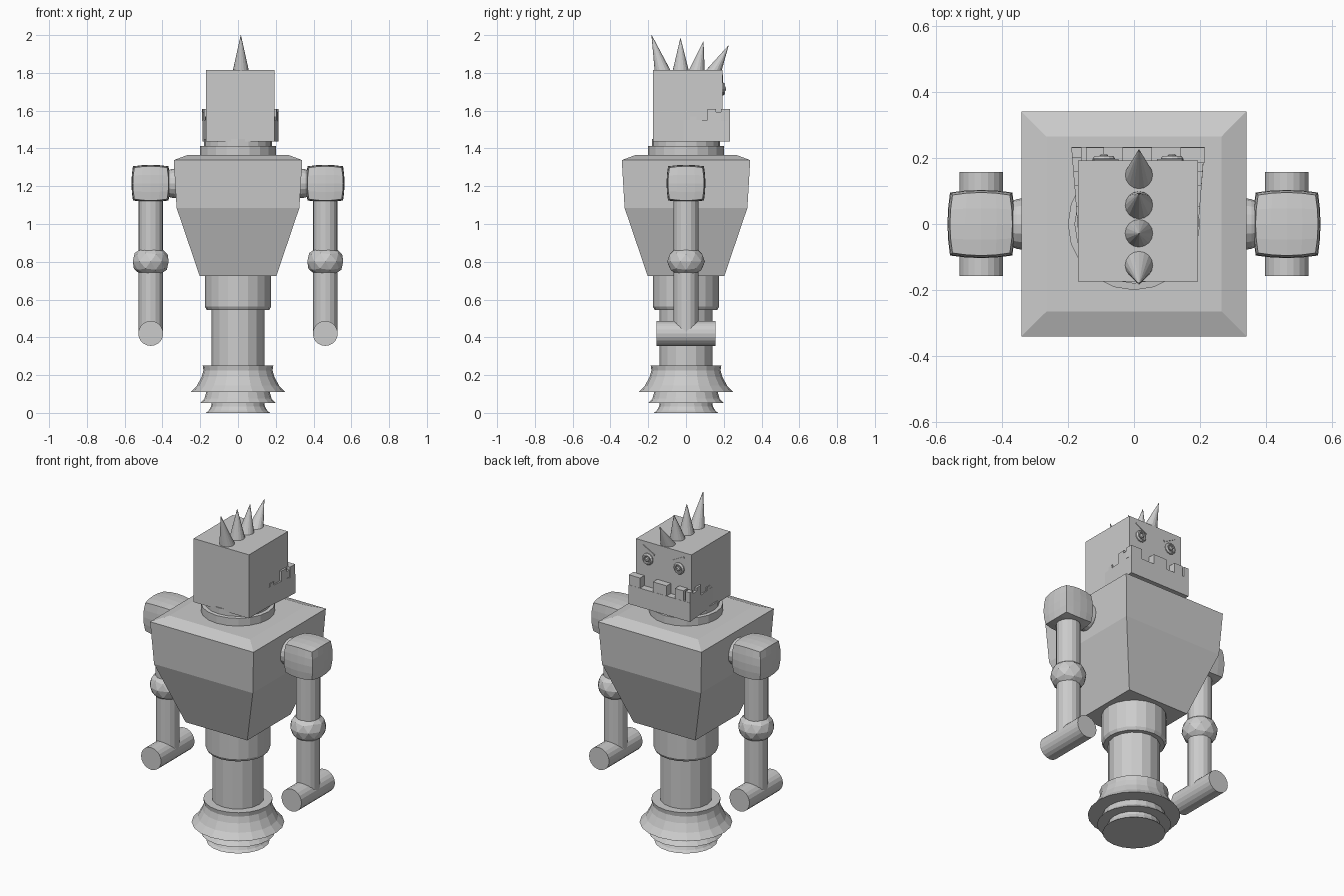
import bpy, bmesh, math
from mathutils import Vector, Matrix

if "Cube" in bpy.data.objects:
    bpy.data.objects.remove(bpy.data.objects["Cube"])

metal = bpy.data.materials.new("light_grey_metal")
metal.diffuse_color = (0.6, 0.6, 0.6, 1)
metal.use_nodes = True
metal.node_tree.nodes["Principled BSDF"].inputs["Base Color"].default_value = metal.diffuse_color


def finish(name, bm):
    bmesh.ops.recalc_face_normals(bm, faces=bm.faces[:])
    me = bpy.data.meshes.new(name)
    bm.to_mesh(me)
    bm.free()
    me.materials.append(metal)
    ob = bpy.data.objects.new(name, me)
    bpy.context.collection.objects.link(ob)
    return ob


def loft(name, rings, m=None):
    """Skin a stack of point rings and cap both ends."""
    bm = bmesh.new()
    vs = [[bm.verts.new(p) for p in ring] for ring in rings]
    n = len(vs[0])
    for a, b in zip(vs, vs[1:]):
        for i in range(n):
            j = (i + 1) % n
            bm.faces.new((a[i], a[j], b[j], b[i]))
    bm.faces.new(vs[0][::-1])
    bm.faces.new(vs[-1])
    if m:
        bm.transform(m)
    return finish(name, bm)


def lathe(name, profile, n=16, m=None):
    """profile: (radius, z)"""
    def ring(r, z):
        k = r * math.sqrt(2) if n == 4 else r
        return [(k * math.cos(a), k * math.sin(a), z)
                for a in (math.tau * (i + (0.5 if n == 4 else 0)) / n for i in range(n))]
    return loft(name, [ring(r, z) for r, z in profile], m)


def prism(name, outline, z0, z1):
    return loft(name, [[(x, y, z) for x, y in outline] for z in (z0, z1)])


def box(name, x0, x1, y0, y1, z0, z1):
    return prism(name, [(x0, y0), (x1, y0), (x1, y1), (x0, y1)], z0, z1)


# Base: three stacked flared skirts
lathe("base_lower_skirt", [(0.17, 0), (0.155, 0.012), (0.142, 0.035), (0.138, 0.07)], 20)
lathe("base_middle_skirt", [(0.15, 0.052), (0.2, 0.052), (0.178, 0.075), (0.165, 0.12)], 20)
lathe("base_upper_skirt", [(0.16, 0.11), (0.25, 0.11), (0.217, 0.145), (0.193, 0.19),
                           (0.183, 0.225), (0.187, 0.25)], 20)

# Leg column, waist sleeve, torso, neck
lathe("leg_column", [(0.14, 0.24), (0.14, 0.6)])
lathe("waist", [(0.165, 0.545), (0.175, 0.562), (0.175, 0.74)], 20)
lathe("torso", [(0.203, 0.725), (0.242, 0.84), (0.325, 1.085), (0.34, 1.338), (0.265, 1.366)], 4)
lathe("neck_collar", [(0.2, 1.36), (0.2, 1.412), (0.18, 1.414), (0.18, 1.45)], 20)

# Head
HX = 0.012
box("head", -0.17, 0.194, -0.174, 0.192, 1.437, 1.815)

# Jaw with square teeth on the front and the sides
JZ, TZ = 1.55, 1.61
prism("jaw", [(-0.17, -0.012), (0.194, -0.012), (0.214, 0.233), (-0.189, 0.233)], 1.437, JZ)
for x0, x1 in ((0.14, 0.213), (-0.035, 0.055), (-0.145, -0.09)):
    box("front_tooth", x0, x1, 0.185, 0.232, JZ - 0.005, TZ)
for s in (-1, 1):
    for y0, y1, top in ((0.02, 0.055, 1.57), (0.115, 0.16, TZ), (0.16, 0.205, 1.592), (0.2, 0.232, TZ)):
        def edge(y):
            return HX + s * (0.182 + 0.0195 * (y + 0.012) / 0.245)
        inner = HX + s * 0.17
        prism("side_tooth", [(inner, y0), (edge(y0), y0), (edge(y1), y1), (inner, y1)],
              JZ - 0.005, top)

# Eyes and slanted brows on the face
for s in (-1, 1):
    ex = HX + s * 0.103
    m = Matrix.Translation((ex, 0.188, 1.715)) @ Matrix.Rotation(-math.pi / 2, 4, 'X')
    lathe("eye_ring", [(0.034, 0), (0.034, 0.01), (0.028, 0.018), (0.021, 0.018), (0.019, 0.008)], 12, m)
    lathe("pupil", [(0.013, 0), (0.013, 0.019), (0.007, 0.024)], 8, m)
    bm = bmesh.new()
    bmesh.ops.create_cube(bm, size=1, matrix=Matrix.Translation((ex - s * 0.005, 0.192, 1.768))
                          @ Matrix.Rotation(-s * math.radians(28), 4, 'Y')
                          @ Matrix.Diagonal((0.085, 0.009, 0.01, 1)))
    finish("brow", bm)

# Mohawk of leaning spikes: base y, tip y, tip z
for by, ty, tz in ((0.145, 0.225, 1.945), (0.056, 0.092, 1.967), (-0.028, -0.029, 1.985), (-0.123, -0.182, 2.0)):
    lean = Matrix.Identity(4)
    lean[1][2] = (ty - by) / (tz - 1.81)
    lathe("head_spike", [(0.043, 0), (0.0008, tz - 1.81)], 16,
          Matrix.Translation((0.015, by, 1.81)) @ lean)

# Arms, mirrored
for s, side in ((-1, "left"), (1, "right")):
    ax = s * 0.462
    along_x = Matrix.Translation((s * 0.3, 0, 1.215)) @ Matrix.Rotation(s * math.pi / 2, 4, 'Y')
    lathe(side + "_shoulder_joint", [(0.07, 0), (0.078, 0.035), (0.075, 0.055), (0.06, 0.09)], 16, along_x)

    # gently bulged shoulder block
    bm = bmesh.new()
    bmesh.ops.create_cube(bm, size=2)
    bmesh.ops.subdivide_edges(bm, edges=bm.edges[:], cuts=3, use_grid_fill=True)
    for v in bm.verts:
        co = Vector(v.co)
        for i in range(3):
            a, b = co[(i + 1) % 3], co[(i + 2) % 3]
            v.co[i] = co[i] * (1 - 0.075 * (a * a + b * b))
    bm.transform(Matrix.Translation((ax, 0, 1.215)) @ Matrix.Diagonal((0.102, 0.103, 0.098, 1)))
    finish(side + "_shoulder", bm)

    lathe(side + "_upper_arm", [(0.066, 0.8), (0.066, 1.16)], 16, Matrix.Translation((ax, 0, 0)))
    lathe(side + "_forearm", [(0.065, 0.42), (0.065, 0.8)], 16, Matrix.Translation((ax, 0, 0)))
    bm = bmesh.new()
    bmesh.ops.create_icosphere(bm, subdivisions=2, radius=1,
                               matrix=Matrix.Translation((ax, 0, 0.802)) @ Matrix.Diagonal((0.1, 0.1, 0.085, 1)))
    finish(side + "_elbow", bm)
    lathe(side + "_hand_bar", [(0.066, -0.157), (0.066, 0.157)], 20,
          Matrix.Translation((ax, 0, 0.421)) @ Matrix.Rotation(math.pi / 2, 4, 'X'))
